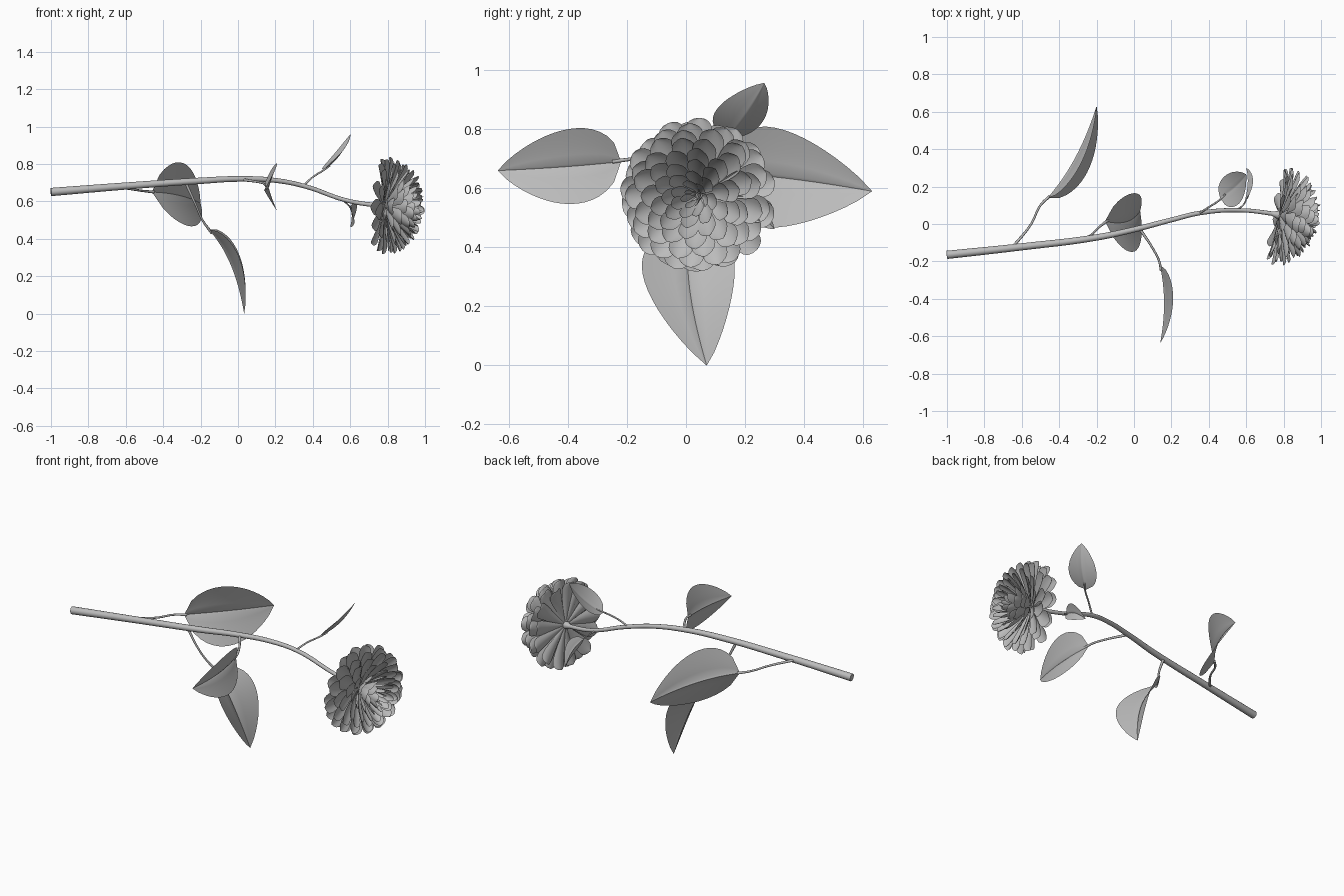
import bpy, math, random
from mathutils import Vector as V

if "Cube" in bpy.data.objects:
    bpy.data.objects.remove(bpy.data.objects["Cube"])

random.seed(4)
grey = bpy.data.materials.new("soft_grey")
grey.diffuse_color = (0.5, 0.5, 0.5, 1)
grey.use_nodes = True
grey.node_tree.nodes["Principled BSDF"].inputs["Base Color"].default_value = grey.diffuse_color


def mesh_object(name, verts, faces, angle=60):
    me = bpy.data.meshes.new(name)
    me.from_pydata(verts, [], faces)
    me.materials.append(grey)
    me.validate()
    me.shade_smooth()
    me.set_sharp_from_angle(angle=math.radians(angle))
    ob = bpy.data.objects.new(name, me)
    bpy.context.collection.objects.link(ob)
    return ob


def grid_faces(rows, cols, start=0):
    return [(start + i * cols + j, start + i * cols + j + 1,
             start + (i + 1) * cols + j + 1, start + (i + 1) * cols + j)
            for i in range(rows - 1) for j in range(cols - 1)]


def tube(name, points, radii, sides=2):
    """Tapering round branch through the given points."""
    cu = bpy.data.curves.new(name, 'CURVE')
    cu.dimensions = '3D'
    cu.bevel_depth = 1.0
    cu.bevel_resolution = sides
    cu.resolution_u = 6
    cu.use_fill_caps = True
    sp = cu.splines.new('BEZIER')
    sp.bezier_points.add(len(points) - 1)
    for bp, p, r in zip(sp.bezier_points, points, radii):
        bp.co = p
        bp.radius = r
        bp.handle_left_type = bp.handle_right_type = 'AUTO'
    cu.materials.append(grey)
    ob = bpy.data.objects.new(name, cu)
    bpy.context.collection.objects.link(ob)
    bpy.ops.object.select_all(action='DESELECT')
    ob.select_set(True)
    bpy.context.view_layer.objects.active = ob
    bpy.ops.object.convert(target='MESH')
    bpy.ops.object.shade_smooth_by_angle(angle=math.radians(50))


def through(a, m, b, t):
    """Quadratic curve that passes through m at its middle."""
    c = 2 * m - (a + b) / 2
    return a * (1 - t) ** 2 + c * 2 * t * (1 - t) + b * t * t


def leaf(name, base, mid, tip, lateral, half_width, cup):
    """Pointed leaf folded along its midrib; cup is the shift of its edges."""
    base, mid, tip, lateral, cup = (V(p) for p in (base, mid, tip, lateral, cup))
    lateral.normalize()
    rows = 17
    across = [-1, -.8, -.55, -.3, -.06, 0, .06, .3, .55, .8, 1]
    peak = .39 ** .55 * .61 ** .85
    verts = []
    for i in range(rows):
        t = i / (rows - 1)
        w = max(t ** .55 * (1 - t) ** .85 / peak, .004)
        p = through(base, mid, tip, t)
        for s in across:
            groove = -.1 if s == 0 else 0
            verts.append(p + lateral * (s * w * half_width)
                         + cup * (w * (abs(s) ** 1.2 + groove)))
    mesh_object(name, verts, grid_faces(rows, len(across)))


# Main stem
tube("stem",
     [(-1, -.165, .65), (-.6, -.122, .682), (-.2, -.072, .71), (0, -.03, .72),
      (.2, .022, .712), (.36, .06, .68), (.58, .073, .605), (.78, .05, .573)],
     [.022, .019, .017, .015, .013, .012, .011, .012], 4)

# Leaf stalks
tube("back_leaf_stalk", [(-.65, -.125, .68), (-.55, .0, .662), (-.5, .1, .655), (-.45, .15, .65)],
     [.008, .006, .006, .008])
tube("front_leaf_stalk", [(.03, -.025, .715), (.1, -.13, .705), (.135, -.2, .697), (.145, -.25, .69)],
     [.008, .006, .006, .007])
tube("hanging_leaf_stalk", [(-.28, -.082, .7), (-.23, -.06, .59), (-.19, -.02, .5), (-.14, .02, .43)],
     [.008, .006, .006, .008])
tube("upper_leaf_stalk", [(.35, .058, .685), (.4, .09, .73), (.46, .13, .768), (.49, .16, .79)],
     [.006, .005, .005, .005])
tube("small_leaf_stalk", [(.55, .073, .615), (.59, .11, .58), (.605, .15, .56)],
     [.005, .004, .004])

# Leaves
leaf("back_leaf", (-.46, .14, .65), (-.31, .35, .632), (-.2, .63, .59),
     (-.13, .08, 1), .172, (.055, -.03, 0))
leaf("front_leaf", (.14, -.22, .69), (.165, -.42, .672), (.14, -.637, .66),
     (0, 0, 1), .128, (.045, 0, 0))
leaf("hanging_leaf", (-.155, .015, .45), (-.035, .012, .265), (.033, .07, 0),
     (0, 1, .05), .157, (.05, 0, .025))
leaf("upper_leaf", (.46, .14, .77), (.545, .202, .85), (.6, .265, .957),
     (.07, -.16, .045), .087, (-.008, -.008, .014))
leaf("small_leaf", (.595, .13, .57), (.61, .22, .53), (.6, .3, .462),
     (.15, .4, .9), .045, (.02, 0, 0))

# Flower head: rings of spoon-shaped petals around a tilted axis
centre = V((.765, .05, .577))
axis = V((.97, -.18, -.07)).normalized()
side = axis.cross(V((0, 0, 1))).normalized()
up = side.cross(axis)
# petal count, tip radius, tip height, half width
rings = [(13, .25, -.01, .056), (14, .262, .03, .058), (14, .256, .075, .058),
         (13, .236, .115, .056), (12, .206, .152, .053), (11, .172, .18, .048),
         (10, .136, .2, .042), (8, .1, .213, .036), (7, .065, .218, .028),
         (5, .032, .212, .016)]


def petal(verts, faces, angle, radius, height, half_width, level):
    out = side * math.cos(angle) + up * math.sin(angle)
    tang = axis.cross(out)
    # each petal spreads outwards first, then rises towards its tip
    a = V((.012, .01 + .004 * level))
    c = V((radius * .72, height * .5 + .015))
    b = V((radius, height))
    start, rows, cols = len(verts), 10, 7
    for i in range(rows):
        t = math.sin(math.pi / 2 * i / (rows - 1))
        p = a * (1 - t) ** 2 + c * 2 * t * (1 - t) + b * t * t
        d = ((c - a) * (1 - t) + (b - c) * t).normalized()
        w = half_width * max(max(t, .04) ** .8 * math.sqrt(1 - t ** 5) * 1.15, .03)
        for j in range(cols):
            s = 2 * j / (cols - 1) - 1
            q = p + V((-d.y, d.x)) * (.35 * w * s * s)
            verts.append(centre + out * q.x + axis * q.y + tang * (s * w))
    faces += grid_faces(rows, cols, start)


for level, (n, radius, height, hw) in enumerate(rings):
    verts, faces = [], []
    for k in range(n):
        angle = 2 * math.pi * (k + .5 * (level % 2)) / n + random.uniform(-.06, .06) + level * .07
        petal(verts, faces, angle, radius * random.uniform(.97, 1.03),
              height + random.uniform(-.01, .01), hw, level)
    mesh_object(f"petal_ring_{level + 1}", verts, faces)

# Small cup behind the petals
profile = [(.011, -.03), (.015, -.015), (.022, .002), (.02, .02), (.004, .03)]
verts = [centre + axis * h + (side * math.cos(k * math.pi / 6) + up * math.sin(k * math.pi / 6)) * r
         for r, h in profile for k in range(13)]
mesh_object("flower_cup", verts, grid_faces(len(profile), 13))
